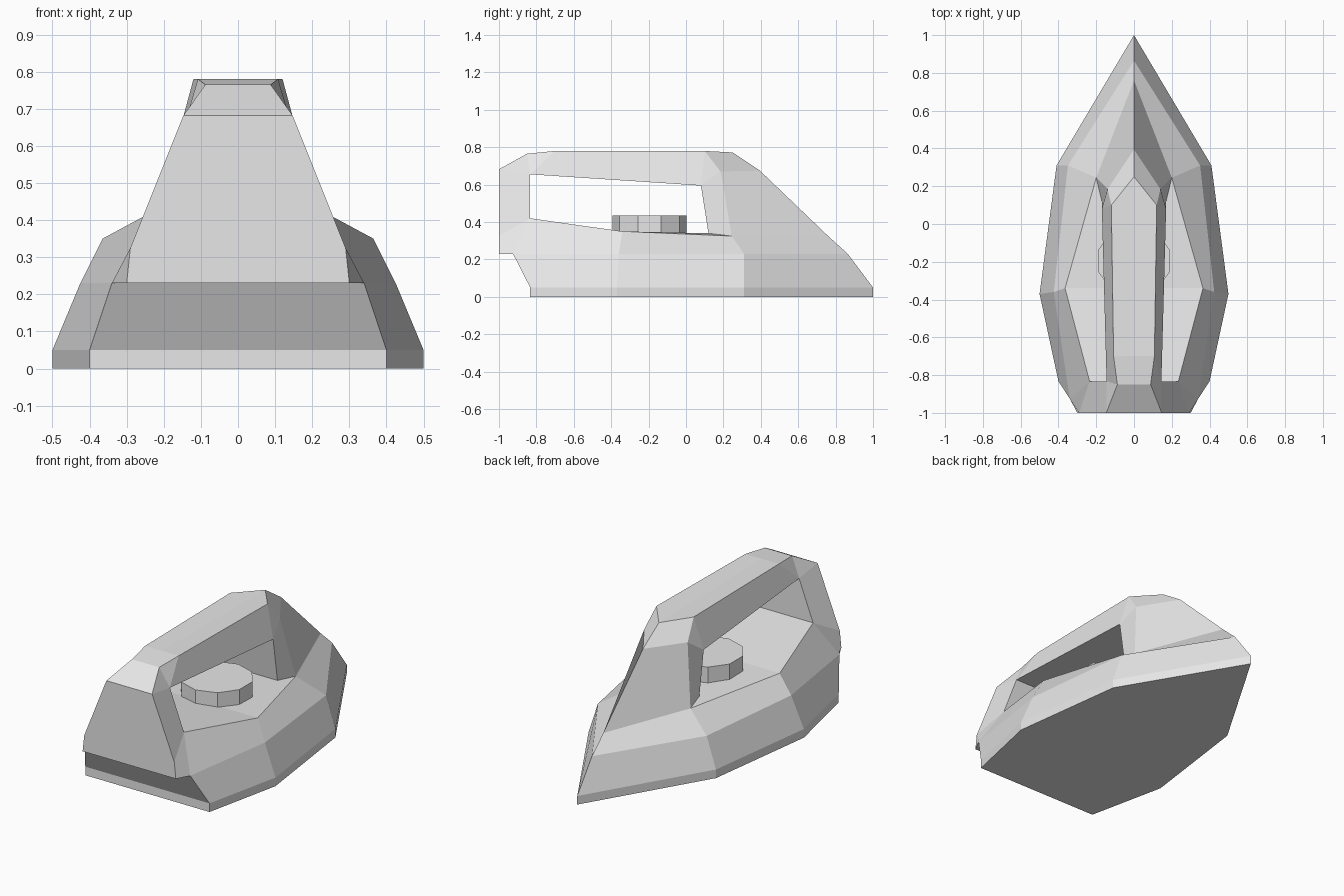
import bpy, bmesh, math

if "Cube" in bpy.data.objects:
    bpy.data.objects.remove(bpy.data.objects["Cube"])

grey = bpy.data.materials.new("light grey")
grey.diffuse_color = (0.8, 0.8, 0.8, 1)
grey.use_nodes = True
grey.node_tree.nodes["Principled BSDF"].inputs["Base Color"].default_value = grey.diffuse_color


def finish(name, bm):
    bmesh.ops.remove_doubles(bm, verts=bm.verts, dist=1e-4)
    bmesh.ops.recalc_face_normals(bm, faces=bm.faces)
    mesh = bpy.data.meshes.new(name)
    bm.to_mesh(mesh)
    bm.free()
    mesh.materials.append(grey)
    ob = bpy.data.objects.new(name, mesh)
    bpy.context.collection.objects.link(ob)
    return ob


# Iron body: corner points of the right half, tip towards +y
P = {}
sole = dict(A=(0, 1), B=(.41, .31), C=(.5, -.37), D=(.4, -.833))
for k, (x, y) in sole.items():
    P[k + "0"] = (x, y, 0)
    P[k + "1"] = (x, y, .05)
P.update(
    # widest line of the body
    A2=(0, .865, .23), B2=(.35, .31, .23), C2=(.425, -.36, .23), D2=(.34, -.925, .23),
    # shoulder and deck
    A3=(0, .76, .325), B3=(.2, .245, .325), C3=(.365, -.34, .35), D3=(.235, -.833, .42),
    J=(.17, .12, .34),
    # heel
    F=(.30, -1, .23), G=(.29, -1, .325), H=(.147, -1, .682), I=(.088, -.85, .765),
    # handle underside, front post and handle top
    K=(.17, .08, .595), L=(.145, -.833, .655), M=(.14, .185, .67), M0=(0, .395, .675),
    N=(.12, .1, .78), N0=(0, .25, .772), O=(.108, -.7, .78))


def centre(k):
    """Point on the middle plane level with corner k."""
    return (0, P[k][1], P[k][2])


faces = ["A0 B0 C0 D0 -D0"]
# side bands from the sole up to the shoulder
for lo, hi in ("01", "12", "23"):
    for a, b in ("AB", "BC", "CD"):
        faces.append(f"{a}{lo} {b}{lo} {b}{hi} {a}{hi}")
faces += [
    # heel wall, overhang and back
    "D0 D1 -D1 -D0", "D1 D2 -D2 -D1", "D2 F -F -D2", "D2 F G D3",
    "F G H -H -F", "G H L D3", "H I -I -H",
    # handle
    "H I L", "I O L", "O N K L", "N M K", "I O -O -I", "N0 N O -O", "K L -L -K",
    # front post
    "M B3 J K", "A3 B3 M M0", "M0 M N N0", "K J -J -K",
    # deck and rear post
    "J B3 C3 -C3 -J", "C3 D3 -D3 -C3", "D3 L -L -D3"]

bm = bmesh.new()
for text in faces:
    pts = [centre(k[1:]) if k[0] == "-" else P[k] for k in text.split()]
    for side in (1, -1):
        bm.faces.new([bm.verts.new((side * x, y, z)) for x, y, z in pts])
finish("iron_body", bm)

# Ten-sided dial on the deck under the handle
bm = bmesh.new()
bmesh.ops.create_cone(bm, cap_ends=True, segments=10, radius1=.197, radius2=.197, depth=.105)
for v in bm.verts:
    a = round((math.atan2(v.co.y, v.co.x) - math.pi / 2) / (math.pi / 5)) * math.pi / 5 + math.pi / 2
    v.co.x, v.co.y = .197 * math.cos(a), .197 * math.sin(a)
dial = finish("dial", bm)
dial.location = (0, -.195, .3825)
